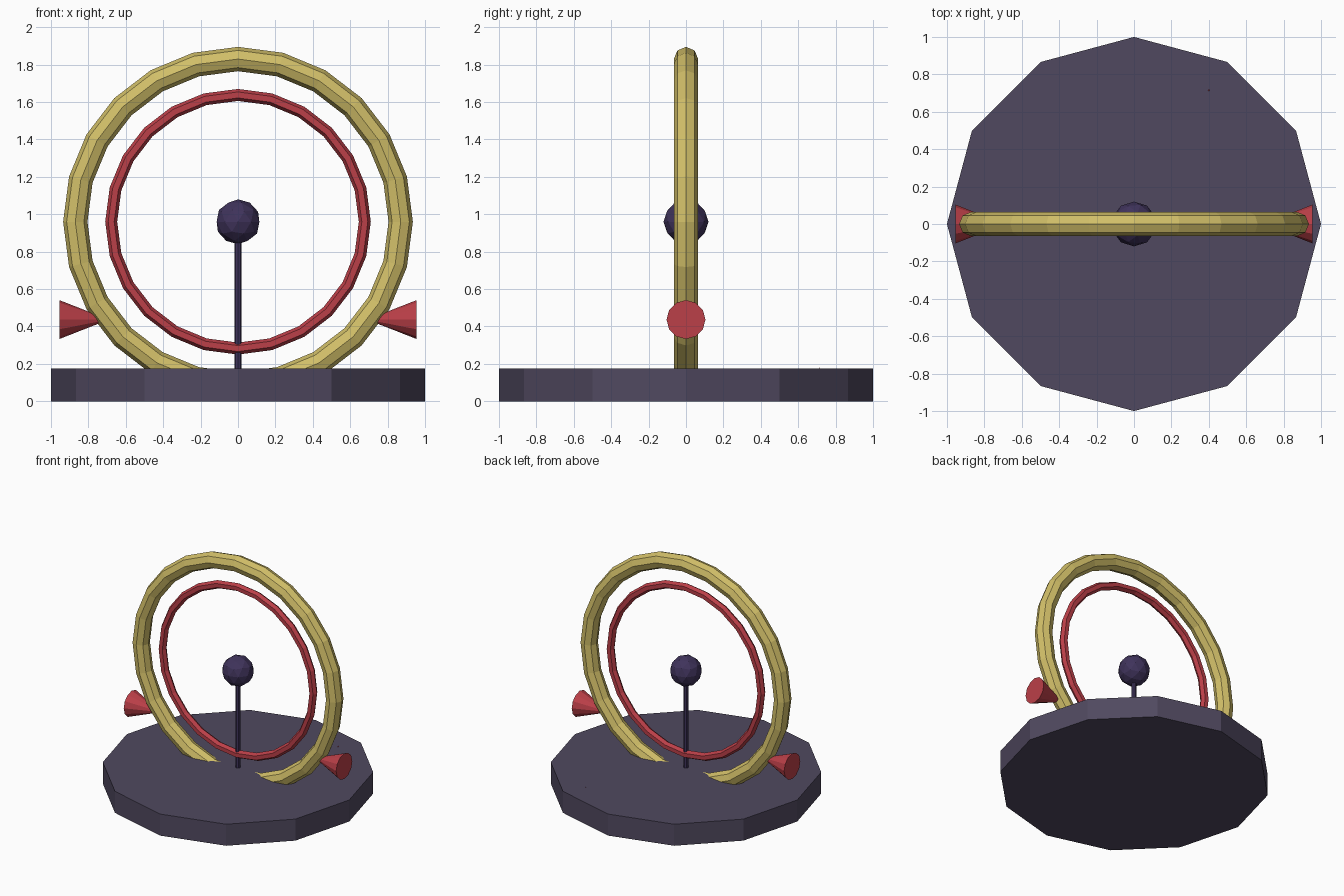
import bpy
from math import pi

if "Cube" in bpy.data.objects:
    bpy.data.objects.remove(bpy.data.objects["Cube"])


def material(name, rgb):
    m = bpy.data.materials.new(name)
    m.diffuse_color = (*rgb, 1)
    m.use_nodes = True
    m.node_tree.nodes["Principled BSDF"].inputs["Base Color"].default_value = m.diffuse_color
    return m


SLATE = material("slate", (0.08, 0.066, 0.115))
GOLD = material("gold", (0.64, 0.52, 0.14))
RED = material("red", (0.50, 0.05, 0.065))
PURPLE = material("purple", (0.05, 0.033, 0.105))
RING_Z = 0.96


def finish(name, mat):
    ob = bpy.context.object
    ob.name = name
    ob.data.materials.append(mat)
    return ob


def cylinder(name, mat, sides, r, z0, z1):
    bpy.ops.mesh.primitive_cylinder_add(vertices=sides, radius=r, depth=z1 - z0,
                                        location=(0, 0, (z0 + z1) / 2))
    return finish(name, mat)


def ring(name, mat, major, minor, sides):
    bpy.ops.mesh.primitive_torus_add(major_segments=24, minor_segments=sides,
                                     major_radius=major, minor_radius=minor,
                                     location=(0, 0, RING_Z), rotation=(pi / 2, 0, 0))
    return finish(name, mat)


def cone(name, mat, sides, r, depth, loc, rot=(0, 0, 0)):
    bpy.ops.mesh.primitive_cone_add(vertices=sides, radius1=r, radius2=0, depth=depth,
                                    location=loc, rotation=rot)
    return finish(name, mat)


# Twelve-sided base
cylinder("base", SLATE, 12, 1.0, 0, 0.175)

# Upright rings, the outer one sunk into the base
ring("outer_ring", GOLD, 0.87, 0.065, 8)
ring("inner_ring", RED, 0.678, 0.032, 6)

# Centre ball on a thin rod
cylinder("rod", PURPLE, 8, 0.02, 0.15, RING_Z)
bpy.ops.mesh.primitive_ico_sphere_add(subdivisions=2, radius=0.12, location=(0, 0, RING_Z))
finish("ball", PURPLE)

# Side cones with their points buried in the outer ring
for side, label in ((1, "right"), (-1, "left")):
    cone(label + "_cone", RED, 12, 0.104, 0.265, (side * 0.8225, 0, 0.437),
         (0, -side * pi / 2, 0))

# Tiny point poking through the base
cone("base_point", RED, 8, 0.015, 0.02, (0.4, 0.715, 0.17))
